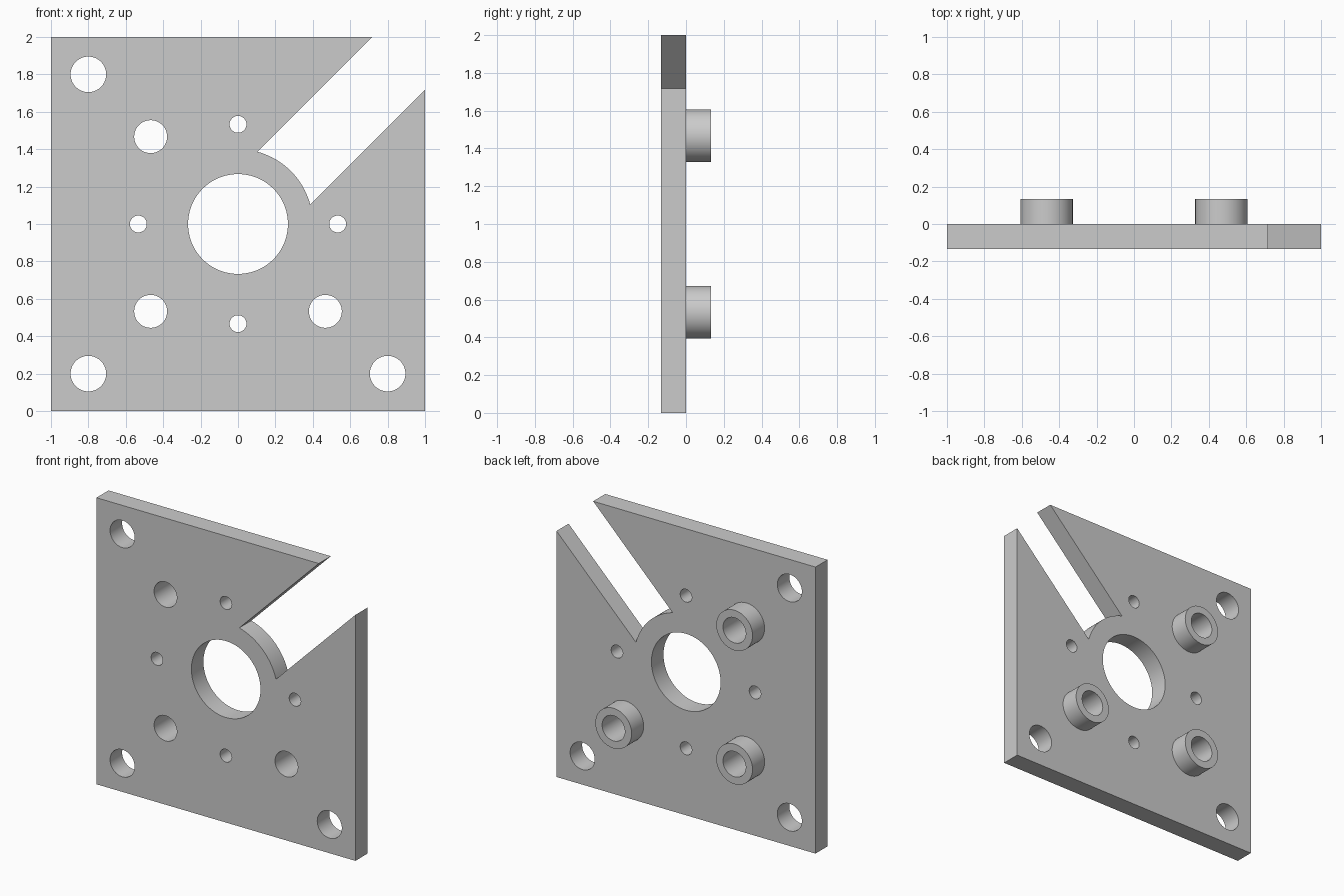
import bpy
import bmesh
from math import cos, sin, pi, radians

cube = bpy.data.objects.get("Cube")
if cube:
    bpy.data.objects.remove(cube, do_unlink=True)

THICK = 0.133
MID = 1.0       # height of the plate centre
BOSS = 0.467    # boss offset from the centre
CORNER = 0.8    # corner hole offset
SMALL = 0.533   # small hole offset

grey = bpy.data.materials.new("plain_grey")
grey.use_nodes = True
colour = (0.6, 0.6, 0.6, 1)
grey.diffuse_color = colour
grey.node_tree.nodes["Principled BSDF"].inputs["Base Color"].default_value = colour


def arc(x, z, r, start=0.0, end=2 * pi, steps=64, closed=True):
    count = steps if closed else steps + 1
    return [(x + r * cos(start + (end - start) * i / steps),
             z + r * sin(start + (end - start) * i / steps)) for i in range(count)]


def extruded(name, loops, y_front, y_back):
    """Fill an outline with holes and extrude it from front to back."""
    curve = bpy.data.curves.new(name + "_profile", "CURVE")
    curve.dimensions = "2D"
    curve.fill_mode = "BOTH"
    curve.extrude = (y_back - y_front) / 2
    for loop in loops:
        spline = curve.splines.new("POLY")
        spline.points.add(len(loop) - 1)
        for point, (x, z) in zip(spline.points, loop):
            point.co = (x, z, 0, 1)
        spline.use_cyclic_u = True
    helper = bpy.data.objects.new(name + "_profile", curve)
    bpy.context.collection.objects.link(helper)
    bpy.context.view_layer.update()
    evaluated = helper.evaluated_get(bpy.context.evaluated_depsgraph_get())
    mesh = bpy.data.meshes.new_from_object(evaluated)
    bpy.data.objects.remove(helper, do_unlink=True)
    bpy.data.curves.remove(curve)

    # Stand the profile upright and weld caps to walls
    bm = bmesh.new()
    bm.from_mesh(mesh)
    for v in bm.verts:
        x, z, depth = v.co
        v.co = (x, (y_front + y_back) / 2 - depth, z)
    bmesh.ops.remove_doubles(bm, verts=bm.verts, dist=0.0001)
    bmesh.ops.recalc_face_normals(bm, faces=bm.faces)
    bm.to_mesh(mesh)
    bm.free()

    mesh.name = name
    mesh.materials.clear()
    mesh.materials.append(grey)
    obj = bpy.data.objects.new(name, mesh)
    bpy.context.collection.objects.link(obj)
    bpy.ops.object.select_all(action="DESELECT")
    obj.select_set(True)
    bpy.context.view_layer.objects.active = obj
    bpy.ops.object.shade_smooth_by_angle(angle=radians(30))
    return obj


# Square outline with a diagonal slot ending in an arc around the centre
slot = 0.283
outline = [(-1, 0), (1, 0), (1, 2 - slot)]
outline += arc(0, MID, 0.4, radians(15), radians(75), 20, closed=False)
outline += [(1 - slot, 2), (-1, 2)]

# Three corners carry bosses and mounting holes, the slot takes the fourth
corners = {"upper_right": (-1, 1), "lower_right": (-1, -1), "lower_left": (1, -1)}
holes = [arc(0, MID, 0.267, steps=96)]
for sx, sz in corners.values():
    holes.append(arc(sx * CORNER, MID + sz * CORNER, 0.095))
    holes.append(arc(sx * BOSS, MID + sz * BOSS, 0.088))
for dx, dz in ((1, 0), (-1, 0), (0, 1), (0, -1)):
    holes.append(arc(dx * SMALL, MID + dz * SMALL, 0.045, steps=40))

extruded("mounting_plate", [outline] + holes, -THICK, 0)

# Hollow bosses on the back
for place, (sx, sz) in corners.items():
    x, z = sx * BOSS, MID + sz * BOSS
    extruded("boss_" + place, [arc(x, z, 0.14), arc(x, z, 0.088)], 0, THICK)
